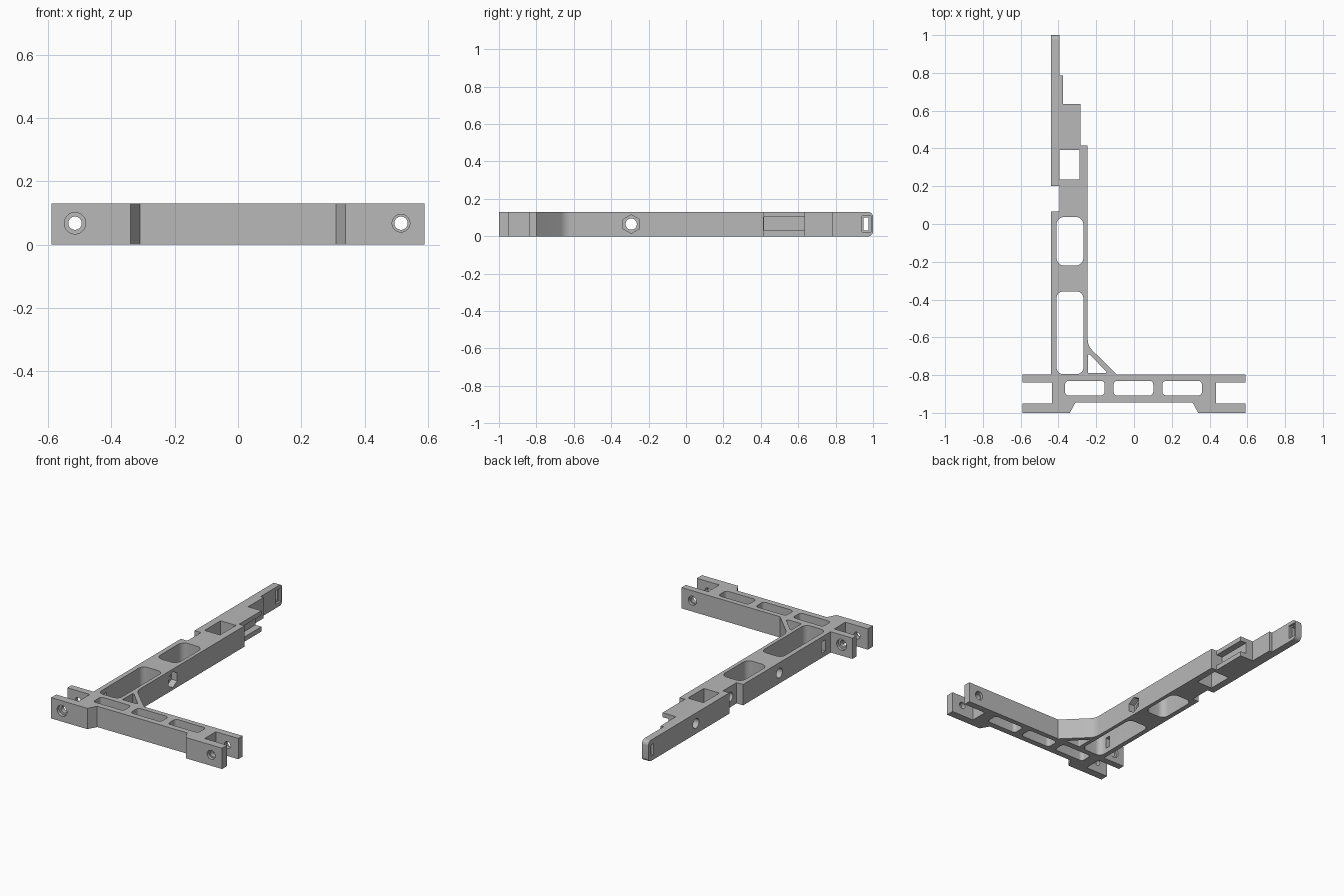
import bpy, bmesh, math
from mathutils import Vector

cube = bpy.data.objects.get("Cube")
if cube:
    bpy.data.objects.remove(cube, do_unlink=True)

H = 0.13        # thickness of the frame
MID = H / 2

grey = bpy.data.materials.new("plain_grey")
grey.use_nodes = True
colour = (0.48, 0.48, 0.48, 1)
grey.diffuse_color = colour
grey.node_tree.nodes["Principled BSDF"].inputs["Base Color"].default_value = colour


def fillet(points, steps=6):
    """Round each corner that carries a radius as third value."""
    out = []
    for i, p in enumerate(points):
        c = Vector(p[:2])
        if len(p) < 3:
            out.append(c)
            continue
        a = (Vector(points[i - 1][:2]) - c).normalized()
        b = (Vector(points[(i + 1) % len(points)][:2]) - c).normalized()
        half = a.angle(b) / 2
        centre = c + (a + b).normalized() * (p[2] / math.sin(half))
        start = c + a * (p[2] / math.tan(half)) - centre
        end = c + b * (p[2] / math.tan(half)) - centre
        out += [centre + start.lerp(end, k / steps).normalized() * p[2]
                for k in range(steps + 1)]
    return out


def prism(name, points, lo, hi, axis="z"):
    """Extrude a profile along an axis: (x,y) for z, (y,z) for x, (z,x) for y."""
    place = {"z": lambda u, v, w: (u, v, w),
             "x": lambda u, v, w: (w, u, v),
             "y": lambda u, v, w: (v, w, u)}[axis]
    bm = bmesh.new()
    profile = fillet(points)
    rings = [[bm.verts.new(place(p.x, p.y, w)) for p in profile] for w in (lo, hi)]
    n = len(profile)
    bm.faces.new(rings[0])
    bm.faces.new(rings[1])
    for i in range(n):
        j = (i + 1) % n
        bm.faces.new((rings[0][i], rings[0][j], rings[1][j], rings[1][i]))
    bmesh.ops.recalc_face_normals(bm, faces=bm.faces)
    mesh = bpy.data.meshes.new(name)
    bm.to_mesh(mesh)
    bm.free()
    mesh.materials.append(grey)
    obj = bpy.data.objects.new(name, mesh)
    bpy.context.collection.objects.link(obj)
    return obj


def rect(x0, x1, y0, y1, r=0.0):
    corners = [(x0, y0), (x1, y0), (x1, y1), (x0, y1)]
    return [c + (r,) for c in corners] if r else corners


def ring(u, v, r, n=24):
    return [(u + r * math.cos(math.tau * (k + 0.5) / n),
             v + r * math.sin(math.tau * (k + 0.5) / n)) for k in range(n)]


# Outline of crossbar, forks, gusset and stepped arm
frame = prism("frame", [
    (-0.59, -1), (-0.34, -1), (-0.31, -0.945), (0.31, -0.945), (0.34, -1),
    (0.59, -1), (0.59, -0.95), (0.435, -0.95), (0.435, -0.84), (0.59, -0.84),
    (0.59, -0.798), (-0.09, -0.798), (-0.245, -0.645, 0.08), (-0.245, 0.415),
    (-0.283, 0.415), (-0.283, 0.635), (-0.375, 0.635), (-0.375, 0.787),
    (-0.395, 0.787), (-0.395, 1), (-0.44, 1), (-0.44, 0.2), (-0.395, 0.2),
    (-0.395, 0.065), (-0.44, 0.065), (-0.44, -0.798), (-0.59, -0.798),
    (-0.59, -0.84), (-0.435, -0.84), (-0.435, -0.95), (-0.59, -0.95)], 0, H)


def cut(points, lo, hi, axis="z"):
    cutter = prism("cutter", points, lo, hi, axis)
    cutter.hide_render = True
    mod = frame.modifiers.new("cut", "BOOLEAN")
    mod.operation = "DIFFERENCE"
    mod.solver = "EXACT"
    mod.object = cutter
    bpy.context.view_layer.objects.active = frame
    bpy.ops.object.modifier_apply(modifier=mod.name)
    bpy.data.objects.remove(cutter, do_unlink=True)


# Windows through the thickness
for x in (-0.26, -0.003, 0.255):
    cut(rect(x - 0.105, x + 0.105, -0.908, -0.83, 0.02), -0.1, 0.3)
cut(rect(-0.41, -0.268, -0.795, -0.357, 0.035), -0.1, 0.3)
cut(rect(-0.41, -0.268, -0.22, 0.037, 0.04), -0.1, 0.3)
cut(rect(-0.395, -0.288, 0.235, 0.392), -0.1, 0.3)
cut([(-0.244, -0.79, 0.006), (-0.138, -0.79, 0.006), (-0.235, -0.69, 0.008),
     (-0.244, -0.69, 0.003)], -0.1, 0.3)

# Fork pin holes with counterbores on the outer faces
for x, r in ((-0.515, 0.034), (0.515, 0.028)):
    cut(ring(MID + 0.003, x, 0.021), -1.1, -0.7, "y")
    cut(ring(MID + 0.003, x, r), -1.1, -0.98, "y")
    cut(ring(MID + 0.003, x, r), -0.815, -0.7, "y")

# Cross bolt hole with hexagonal nut recess
cut(ring(-0.293, MID, 0.03), -0.5, -0.2, "x")
cut(ring(-0.293, MID, 0.05, 6), -0.285, -0.2, "x")

# Blind holes and a strap slot on the outer side of the arm
cut(ring(0.13, MID, 0.028), -0.5, -0.34, "x")
cut(ring(0.53, MID, 0.03), -0.5, -0.36, "x")
cut(rect(-0.745, -0.71, 0.03, 0.1), -0.5, -0.39, "x")

# Side channel in the stepped block
cut(rect(0.416, 0.7, 0.03, 0.102), -0.325, -0.2, "x")

# Arm tip: latch pocket, through slot and rounded corners
cut(rect(0.94, 0.99, 0.022, 0.108), -0.41, -0.3, "x")
cut(rect(0.95, 0.975, 0.03, 0.1), -0.5, -0.3, "x")
corner = [(1.02, 0.15), (0.968, 0.15), (0.968, 0.1305), (1.0005, 0.1305, 0.028),
          (1.0005, 0.098), (1.02, 0.098)]
cut(corner, -0.5, -0.3, "x")
cut([(p[0], H - p[1]) + p[2:] for p in corner], -0.5, -0.3, "x")

# Smooth the fillets and bores, keep hard edges
bpy.ops.object.select_all(action="DESELECT")
frame.select_set(True)
bpy.context.view_layer.objects.active = frame
bpy.ops.object.shade_smooth_by_angle(angle=math.radians(30))
